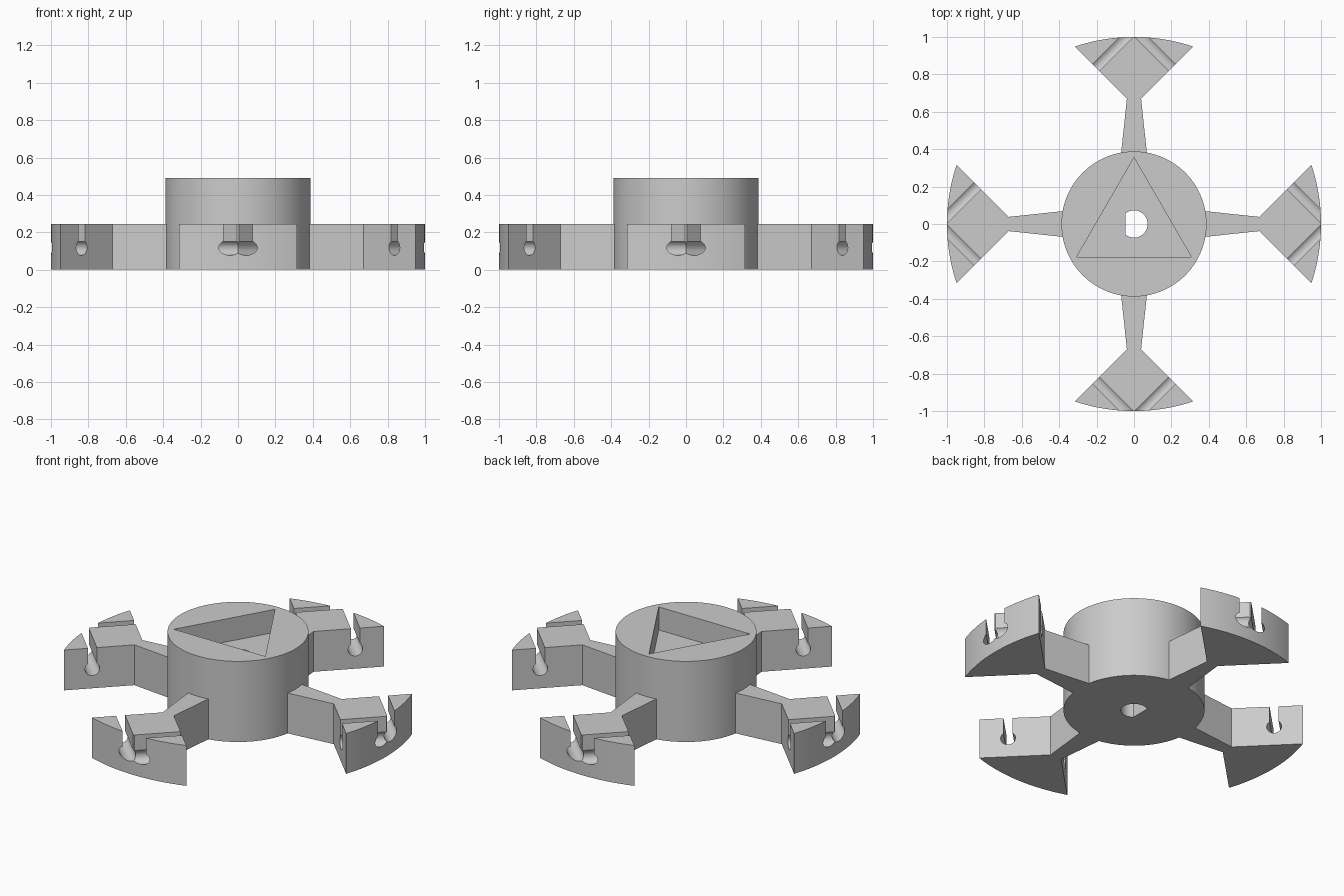
import bpy, bmesh
from math import sin, cos, pi, sqrt, radians
from mathutils import Matrix

cube = bpy.data.objects.get("Cube")
if cube:
    bpy.data.objects.remove(cube, do_unlink=True)

HUB_R, HUB_H, ARM_H, POCKET = 0.388, 0.49, 0.245, 0.14

grey = bpy.data.materials.new("plain grey")
grey.use_nodes = True
grey.diffuse_color = (0.6, 0.6, 0.6, 1)
grey.node_tree.nodes["Principled BSDF"].inputs["Base Color"].default_value = (0.6, 0.6, 0.6, 1)


def arc(radius, start, end, steps, cy=0.0):
    """Points on an arc, end included."""
    angles = [start + (end - start) * i / steps for i in range(steps + 1)]
    return [(radius * cos(a), cy + radius * sin(a)) for a in angles]


def prism(name, outline, z0, z1, matrix=Matrix()):
    """Solid made by extruding a flat outline from z0 to z1."""
    bm = bmesh.new()
    base = bm.faces.new([bm.verts.new((x, y, z0)) for x, y in outline])
    up = bmesh.ops.extrude_face_region(bm, geom=[base])["geom"]
    bmesh.ops.translate(bm, vec=(0, 0, z1 - z0),
                        verts=[v for v in up if isinstance(v, bmesh.types.BMVert)])
    bmesh.ops.recalc_face_normals(bm, faces=bm.faces)
    bm.transform(matrix)
    mesh = bpy.data.meshes.new(name)
    bm.to_mesh(mesh)
    bm.free()
    mesh.materials.append(grey)
    obj = bpy.data.objects.new(name, mesh)
    bpy.context.collection.objects.link(obj)
    return obj


def activate(obj):
    bpy.ops.object.select_all(action="DESELECT")
    obj.select_set(True)
    bpy.context.view_layer.objects.active = obj


def cut(obj, cutter):
    """Subtract the cutter and throw it away."""
    mod = obj.modifiers.new("cut", "BOOLEAN")
    mod.operation, mod.solver, mod.object = "DIFFERENCE", "EXACT", cutter
    cutter.hide_render = True
    activate(obj)
    bpy.ops.object.modifier_apply(modifier=mod.name)
    bpy.data.objects.remove(cutter, do_unlink=True)


def smooth(obj):
    activate(obj)
    bpy.ops.object.shade_smooth_by_angle(angle=radians(30))


# Hub with a triangular pocket and a D-shaped shaft hole
hub = prism("hub", arc(HUB_R, 0, 2 * pi, 96)[:-1], 0, HUB_H)
triangle = arc(0.355, pi / 2, pi / 2 + 2 * pi, 3)[:-1]
cut(hub, prism("pocket_cutter", triangle, HUB_H - POCKET, HUB_H + 0.1))
flat = radians(128)
cut(hub, prism("shaft_cutter", arc(0.073, -flat, flat, 40), -0.1, HUB_H))
smooth(hub)

# Arm flaring into a wedge head with a rounded outer rim
root = arc(HUB_R - 0.003, pi / 2 + 0.18, pi / 2 - 0.18, 8)
rim_angle = 0.322
rim = arc(1.0, pi / 2 - rim_angle, pi / 2 + rim_angle, 24)
arm = prism("arm_back", root + [(0.038, 0.67)] + rim + [(-0.038, 0.67)], 0, ARM_H)

# Keyhole grooves, square to the sloping sides of the head
half = 0.025
KEY_R, KEY_Z, OFFSET = 0.041, 0.118, 1.04 / sqrt(2)
gap = math_gap = 0.656
keyhole = arc(KEY_R, pi / 2 + gap, pi / 2 + 2 * pi - gap, 28, KEY_Z)
keyhole += [(half, ARM_H + 0.1), (-half, ARM_H + 0.1)]
upright = Matrix.Rotation(pi / 2, 4, "X")
for turn in (-pi / 4, pi / 4):
    # Extrusion runs along y, set off sideways, then turned to 45 degrees
    side = 1 if turn < 0 else -1
    place = (Matrix.Rotation(-turn, 4, "Z")
             @ Matrix.Translation((side * OFFSET, 0, 0)) @ upright)
    cut(arm, prism("groove_cutter", keyhole, -0.9, 0.9, place))
smooth(arm)

# The other three arms share the same mesh
for i, name in enumerate(("arm_right", "arm_front", "arm_left"), 1):
    other = bpy.data.objects.new(name, arm.data)
    other.rotation_euler.z = i * pi / 2
    bpy.context.collection.objects.link(other)
